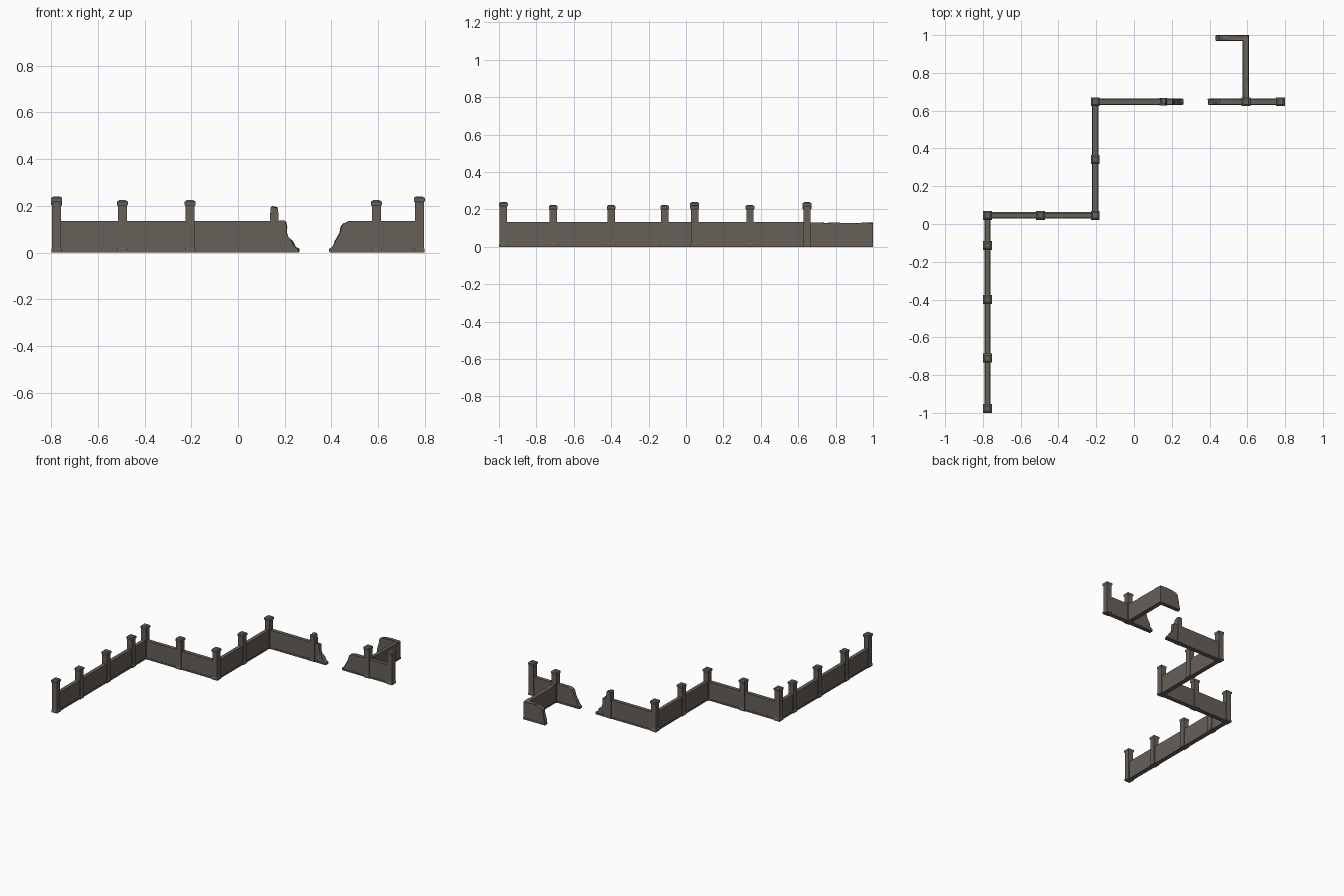
import bpy, bmesh, random
from mathutils import Vector

if "Cube" in bpy.data.objects:
    bpy.data.objects.remove(bpy.data.objects["Cube"])

random.seed(4)
stone = bpy.data.materials.new("grey brown stone")
stone.diffuse_color = (0.135, 0.117, 0.098, 1)
stone.use_nodes = True
stone.node_tree.nodes["Principled BSDF"].inputs["Base Color"].default_value = stone.diffuse_color


def finish(name, bm):
    bmesh.ops.recalc_face_normals(bm, faces=bm.faces)
    me = bpy.data.meshes.new(name)
    bm.to_mesh(me)
    bm.free()
    me.materials.append(stone)
    ob = bpy.data.objects.new(name, me)
    bpy.context.collection.objects.link(ob)
    return ob


def loft(bm, rings):
    """Skin closed rings of points and cap both ends."""
    vs = [[bm.verts.new(p) for p in r] for r in rings]
    n = len(vs[0])
    for a, b in zip(vs, vs[1:]):
        for i in range(n):
            bm.faces.new((a[i], a[(i + 1) % n], b[(i + 1) % n], b[i]))
    bm.faces.new(vs[0][::-1])
    bm.faces.new(vs[-1])


def wall(name, axis, const, profile, half=0.0135, jag=0.0):
    """Upright slab from an outline (distance, z) along x or y; broken points get jagged."""
    bm = bmesh.new()
    rings = []
    for o in (-half, 0, half):
        ring = []
        for d, z, broken in profile:
            if broken:
                d += random.uniform(-jag, jag)
                z = min(0.2, max(0.012, z + random.uniform(-jag, jag)))
            ring.append(Vector((d, const + o, z) if axis == 'x' else (const + o, d, z)))
        rings.append(ring)
    loft(bm, rings)
    return finish(name, bm)


H = 0.134


def straight(a, b, h=H):
    return [(a, 0, 0), (b, 0, 0), (b, h, 0), (a, h, 0)]


def run(name, axis, const, a, b):
    wall(name, axis, const, straight(a, b))
    wall(name + "_plinth", axis, const, straight(a, b, 0.011), half=0.0165)


def post(name, x, y, h, levels=None):
    """Square post: foot, shaft, wider cap with chamfered top."""
    levels = levels or [(0.0225, 0), (0.0225, 0.014), (0.0195, 0.02), (0.0195, h - 0.026),
                        (0.0235, h - 0.020), (0.0235, h - 0.007), (0.014, h)]
    bm = bmesh.new()
    loft(bm, [[(x - r, y - r, z), (x + r, y - r, z), (x + r, y + r, z), (x - r, y + r, z)]
              for r, z in levels])
    return finish(name, bm)


# intact wall runs
X0, X1, X2, X3 = -0.776, -0.205, 0.592, 0.776
Y0, Y1, Y2, Y3 = -0.9765, 0.046, 0.647, 0.985
run("front_left_wall", 'y', X0, Y0, Y1)
run("middle_wall", 'x', Y1, X0, X1)
run("inner_side_wall", 'y', X1, Y1, Y2)
run("right_end_wall", 'x', Y2, 0.50, X3)
run("rear_left_wall", 'x', Y2, X1, 0.15)

# broken stretches either side of the gap
wall("left_broken_wall", 'x', Y2,
     [(0.14, 0, 0), (0.262, 0, 0), (0.259, 0.014, 1), (0.245, 0.026, 1), (0.236, 0.042, 1),
      (0.222, 0.056, 1), (0.214, 0.066, 1), (0.208, 0.085, 1), (0.211, 0.11, 1),
      (0.204, H, 1), (0.14, H, 0)], jag=0.004)
wall("right_broken_wall", 'x', Y2,
     [(0.51, 0, 0), (0.391, 0, 0), (0.394, 0.014, 1), (0.409, 0.028, 1), (0.416, 0.048, 1),
      (0.427, 0.070, 1), (0.437, 0.085, 1), (0.442, 0.108, 1), (0.452, 0.122, 1),
      (0.468, H - 0.004, 1), (0.48, H, 0), (0.51, H, 0)], jag=0.004)
wall("left_broken_plinth", 'x', Y2, straight(0.14, 0.258, 0.011), half=0.0165)
wall("right_broken_plinth", 'x', Y2, straight(0.395, 0.51, 0.011), half=0.0165)

# worn rear return with ragged top
top = [(Y3 - 0.034 * i, 0.128, 1) for i in range(1, 10)]
wall("rear_return_wall", 'y', X2,
     [(Y2, 0, 0), (Y3 + 0.012, 0, 0), (Y3 + 0.012, 0.126, 0)] + top + [(Y2, 0.13, 0)], jag=0.003)
wall("rear_return_plinth", 'y', X2, straight(Y2, Y3 + 0.015, 0.011), half=0.0165)
wall("rear_broken_wall", 'x', Y3,
     [(X2 + 0.0135, 0, 0), (0.432, 0, 0), (0.436, 0.03, 1), (0.441, 0.06, 1), (0.448, 0.085, 1),
      (0.452, 0.108, 1), (0.466, 0.122, 1), (0.50, 0.128, 1), (0.54, 0.128, 1),
      (X2 + 0.0135, 0.127, 0)], jag=0.004)
wall("rear_broken_plinth", 'x', Y3, straight(0.434, X2 + 0.0165, 0.011), half=0.015)

# posts: three tall end/corner posts, the rest shorter
for i, (x, y) in enumerate([(X0, Y0), (X0, Y1), (X3, Y2)]):
    post(f"tall_post_{i + 1}", x, y, 0.24)
for i, (x, y) in enumerate([(X0, -0.71), (X0, -0.40), (X0, -0.114), (-0.495, Y1), (X1, Y1),
                            (X1, 0.342), (X1, Y2), (X2, Y2)]):
    post(f"short_post_{i + 1}", x, y, 0.224)

# snapped post beside the gap
wall("snapped_post", 'x', Y2,
     [(0.134, 0, 0), (0.176, 0, 0), (0.174, 0.10, 0), (0.174, 0.16, 0), (0.171, 0.183, 1),
      (0.166, 0.194, 1), (0.15, 0.196, 1), (0.136, 0.192, 1), (0.136, 0.10, 0)],
     half=0.0195, jag=0.004)
